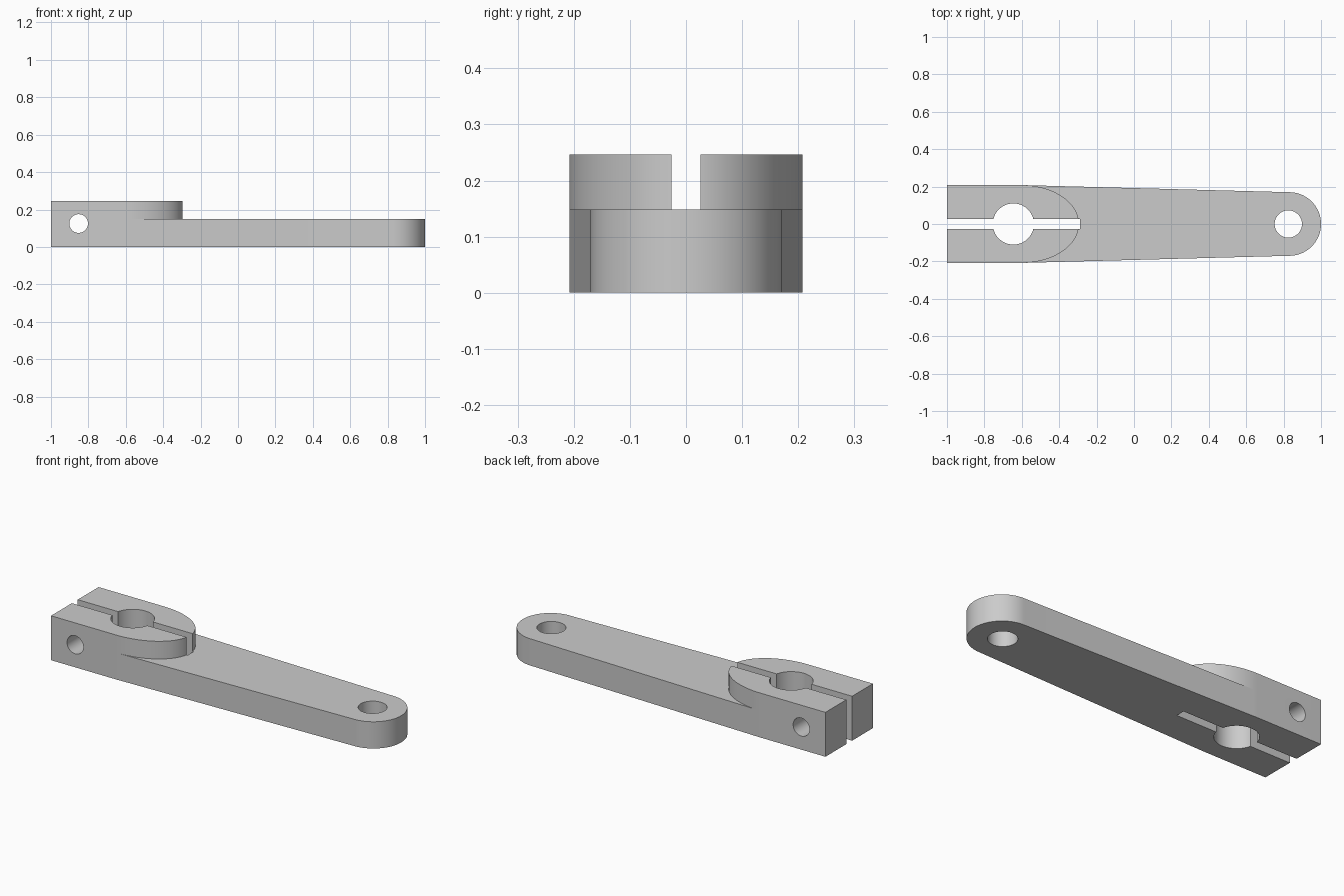
import bpy
import bmesh
from math import cos, sin, pi, radians
from mathutils import Matrix

cube = bpy.data.objects.get("Cube")
if cube:
    bpy.data.objects.remove(cube, do_unlink=True)

BACK, SHOULDER, HALF = -1.0, -0.6, 0.208
TIP_X, TIP_R = 0.83, 0.17
ARM_H, CLAMP_H = 0.148, 0.246

grey = bpy.data.materials.new("plain grey")
grey.use_nodes = True
grey.diffuse_color = (0.6, 0.6, 0.6, 1)
grey.node_tree.nodes["Principled BSDF"].inputs["Base Color"].default_value = (0.6, 0.6, 0.6, 1)


def make_object(name, bm):
    bmesh.ops.recalc_face_normals(bm, faces=bm.faces)
    mesh = bpy.data.meshes.new(name)
    bm.to_mesh(mesh)
    bm.free()
    mesh.materials.append(grey)
    obj = bpy.data.objects.new(name, mesh)
    bpy.context.collection.objects.link(obj)
    return obj


def half_ellipse(cx, rx, ry, steps=48):
    angles = [-pi / 2 + pi * i / steps for i in range(steps + 1)]
    return [(cx + rx * cos(a), ry * sin(a)) for a in angles]


def plate(name, outline, height):
    bm = bmesh.new()
    face = bm.faces.new([bm.verts.new((x, y, 0)) for x, y in outline])
    top = bmesh.ops.extrude_face_region(bm, geom=[face])["geom"]
    bmesh.ops.translate(bm, vec=(0, 0, height),
                        verts=[v for v in top if isinstance(v, bmesh.types.BMVert)])
    return make_object(name, bm)


def round_cutter(name, centre, radius, axis="Z"):
    bm = bmesh.new()
    turn = Matrix.Rotation(pi / 2, 4, "X") if axis == "Y" else Matrix()
    bmesh.ops.create_cone(bm, cap_ends=True, segments=64, radius1=radius, radius2=radius,
                          depth=1, matrix=Matrix.Translation(centre) @ turn)
    return make_object(name, bm)


def box_cutter(name, centre, size):
    bm = bmesh.new()
    bmesh.ops.create_cube(bm, size=1, matrix=Matrix.Translation(centre) @ Matrix.Diagonal((*size, 1)))
    return make_object(name, bm)


# Tapered lever arm with a rounded tip
arm = plate("lever_arm",
            [(BACK, -HALF), (SHOULDER, -HALF)] + half_ellipse(TIP_X, TIP_R, TIP_R)
            + [(SHOULDER, HALF), (BACK, HALF)], ARM_H)

# Taller split clamp with an elliptical nose
clamp = plate("clamp_block",
              [(BACK, -HALF)] + half_ellipse(SHOULDER, 0.306, HALF) + [(BACK, HALF)], CLAMP_H)

# Shaft bore, tip hole, cross bolt hole and clamping slot
cutters = [
    round_cutter("shaft_bore_cutter", (-0.645, 0, 0), 0.11),
    round_cutter("tip_hole_cutter", (0.825, 0, 0), 0.073),
    round_cutter("bolt_hole_cutter", (-0.852, 0, 0.125), 0.05, "Y"),
    box_cutter("slot_cutter", (-0.69, 0, 0), (0.8, 0.051, 1)),
]

for tool, operation in [(clamp, "UNION")] + [(c, "DIFFERENCE") for c in cutters]:
    mod = arm.modifiers.new(tool.name, "BOOLEAN")
    mod.operation = operation
    mod.solver = "EXACT"
    mod.object = tool

# Apply the cuts, remove the helpers and smooth the round walls
bpy.ops.object.select_all(action="DESELECT")
arm.select_set(True)
bpy.context.view_layer.objects.active = arm
for mod in list(arm.modifiers):
    bpy.ops.object.modifier_apply(modifier=mod.name)
for tool in [clamp] + cutters:
    bpy.data.objects.remove(tool, do_unlink=True)
arm.name = "split_clamp_lever"
bpy.ops.object.shade_smooth_by_angle(angle=radians(30))
